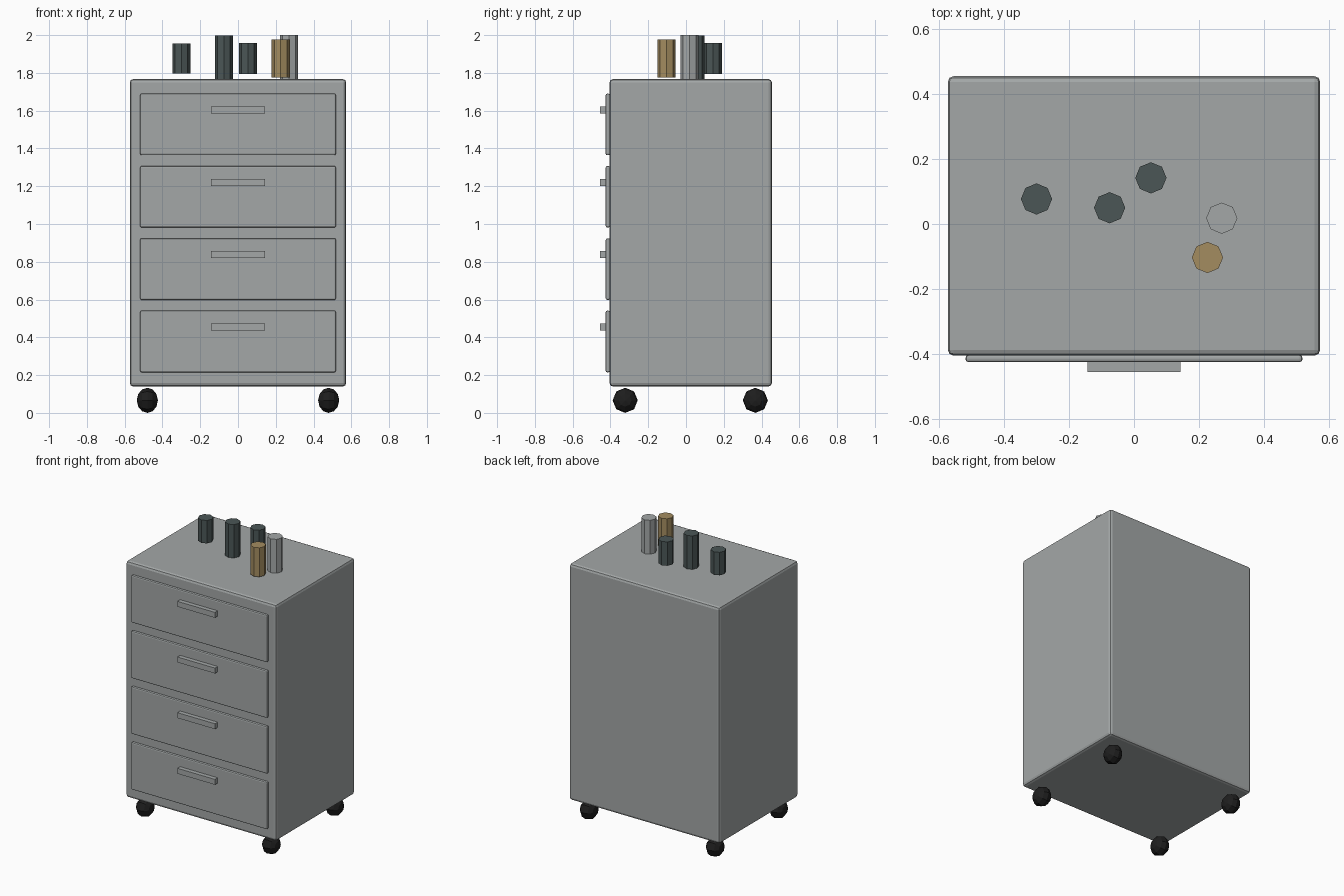
import bpy
from math import pi

if "Cube" in bpy.data.objects:
    bpy.data.objects.remove(bpy.data.objects["Cube"])


def material(name, rgb):
    m = bpy.data.materials.new(name)
    m.diffuse_color = (*rgb, 1)
    m.use_nodes = True
    m.node_tree.nodes["Principled BSDF"].inputs["Base Color"].default_value = m.diffuse_color
    return m


GREY = material("cabinet grey", (0.37, 0.39, 0.39))
BLACK = material("caster black", (0.013, 0.013, 0.013))
TEAL = material("dark teal", (0.07, 0.093, 0.093))
TAN = material("tan", (0.37, 0.265, 0.118))


def finish(name, mat):
    ob = bpy.context.object
    ob.name = name
    ob.data.materials.append(mat)
    return ob


def box(name, lo, hi, mat, bevel=0.0, segments=2):
    centre = [(a + b) / 2 for a, b in zip(lo, hi)]
    bpy.ops.mesh.primitive_cube_add(size=1, location=centre)
    ob = finish(name, mat)
    ob.scale = [b - a for a, b in zip(lo, hi)]
    bpy.ops.object.transform_apply(location=False, rotation=False, scale=True)
    if bevel:
        mod = ob.modifiers.new("bevel", 'BEVEL')
        mod.width = bevel
        mod.segments = segments
    return ob


# Cabinet body
box("cabinet_body", (-0.573, -0.405, 0.14), (0.573, 0.455, 1.767), GREY, 0.018)

# Four drawers with bar handles
for i in range(4):
    z = 0.378 + 0.383 * i
    box(f"drawer_front_{i + 1}", (-0.518, -0.425, z - 0.163),
        (0.518, -0.403, z + 0.163), GREY, 0.008)
    box(f"drawer_handle_{i + 1}", (-0.143, -0.455, z + 0.058),
        (0.143, -0.422, z + 0.095), GREY)

# Casters: faceted wheels, axle along x
for x in (-0.48, 0.48):
    for y in (-0.322, 0.367):
        bpy.ops.mesh.primitive_uv_sphere_add(
            segments=8, ring_count=6, radius=0.0665,
            location=(x, y, 0.0665), rotation=(0, pi / 2, 0))
        wheel = finish("caster_wheel", BLACK)
        wheel.scale = (1, 1, 0.84)

# Small bottles above the top
for x, y, z0, z1, mat in (
        (-0.30, 0.077, 1.797, 1.955, TEAL),
        (-0.075, 0.05, 1.757, 1.997, TEAL),
        (0.052, 0.142, 1.793, 1.957, TEAL),
        (0.27, 0.018, 1.752, 2.0, GREY),
        (0.226, -0.103, 1.776, 1.976, TAN)):
    bpy.ops.mesh.primitive_cylinder_add(
        vertices=8, radius=0.048, depth=z1 - z0, location=(x, y, (z0 + z1) / 2))
    finish("bottle", mat)
